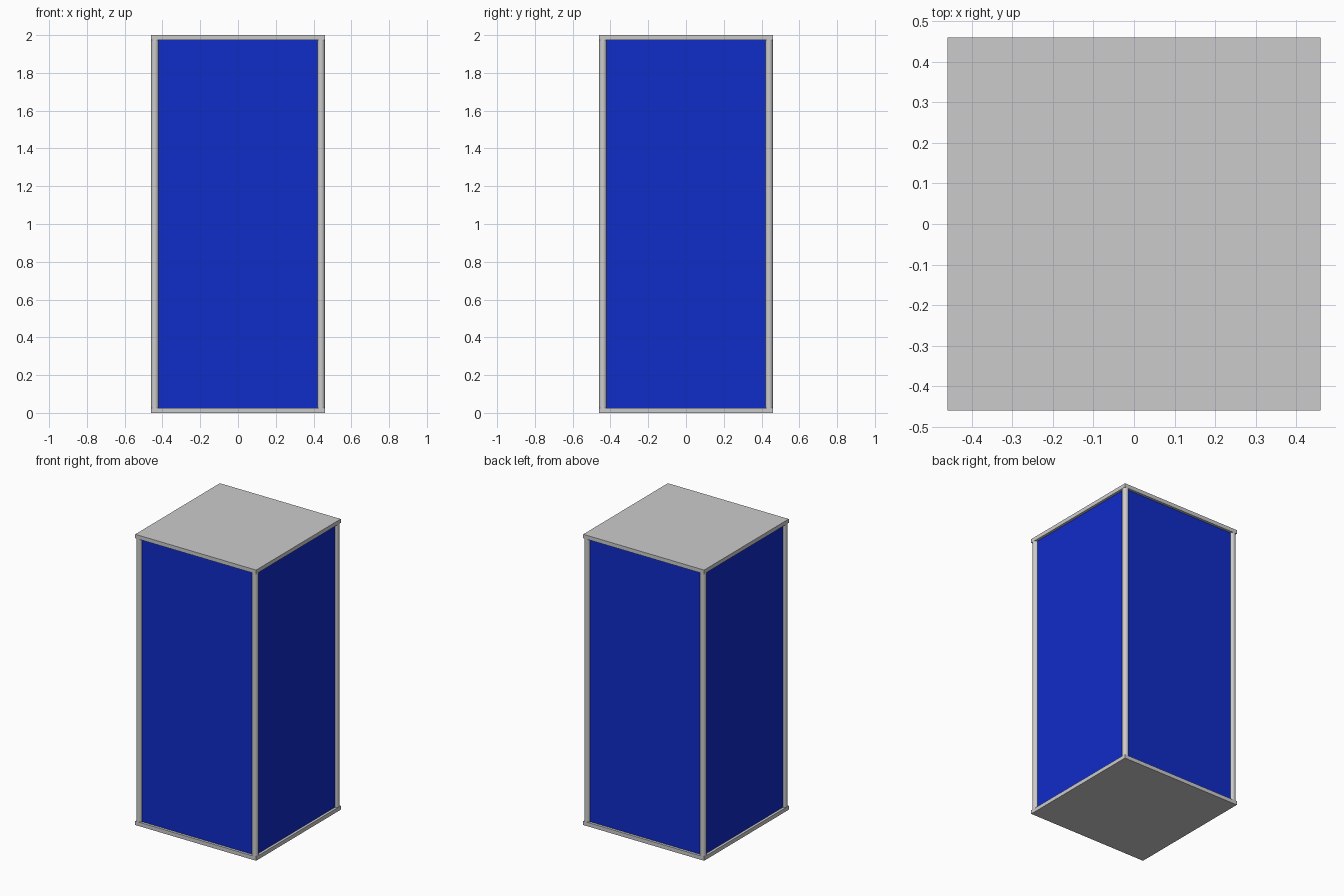
import bpy

if "Cube" in bpy.data.objects:
    bpy.data.objects.remove(bpy.data.objects["Cube"])

HALF, PLATE, R, H = 0.46, 0.027, 0.02, 2.0
C = HALF - R  # post centres and panel planes

blue = bpy.data.materials.new("blue_panel")
blue.diffuse_color = (0.005, 0.025, 0.58, 1)
blue.use_nodes = True
blue.node_tree.nodes["Principled BSDF"].inputs["Base Color"].default_value = blue.diffuse_color


def box(name, size, loc, mat=None):
    bpy.ops.mesh.primitive_cube_add(size=1, location=loc)
    o = bpy.context.object
    o.name = name
    o.scale = size
    bpy.ops.object.transform_apply(location=False, rotation=False, scale=True)
    if mat:
        o.data.materials.append(mat)
    return o


# Square base and top plates
box("base_plate", (2 * HALF, 2 * HALF, PLATE), (0, 0, PLATE / 2))
box("top_plate", (2 * HALF, 2 * HALF, PLATE), (0, 0, H - PLATE / 2))

# Round corner posts
for sx, side in ((-1, "left"), (1, "right")):
    for sy, end in ((-1, "front"), (1, "back")):
        bpy.ops.mesh.primitive_cylinder_add(
            vertices=24, radius=R, depth=H - 2 * PLATE,
            location=(sx * C, sy * C, H / 2))
        bpy.context.object.name = f"{end}_{side}_post"
        bpy.ops.object.shade_smooth_by_angle()

# Thin panels recessed between the posts
T, W, PH = 0.006, 2 * (C - R) + 0.004, H - 2 * PLATE
for s, a, b in ((-1, "front", "left"), (1, "back", "right")):
    box(f"{a}_panel", (W, T, PH), (0, s * C, H / 2), blue)
    box(f"{b}_panel", (T, W, PH), (s * C, 0, H / 2), blue)
